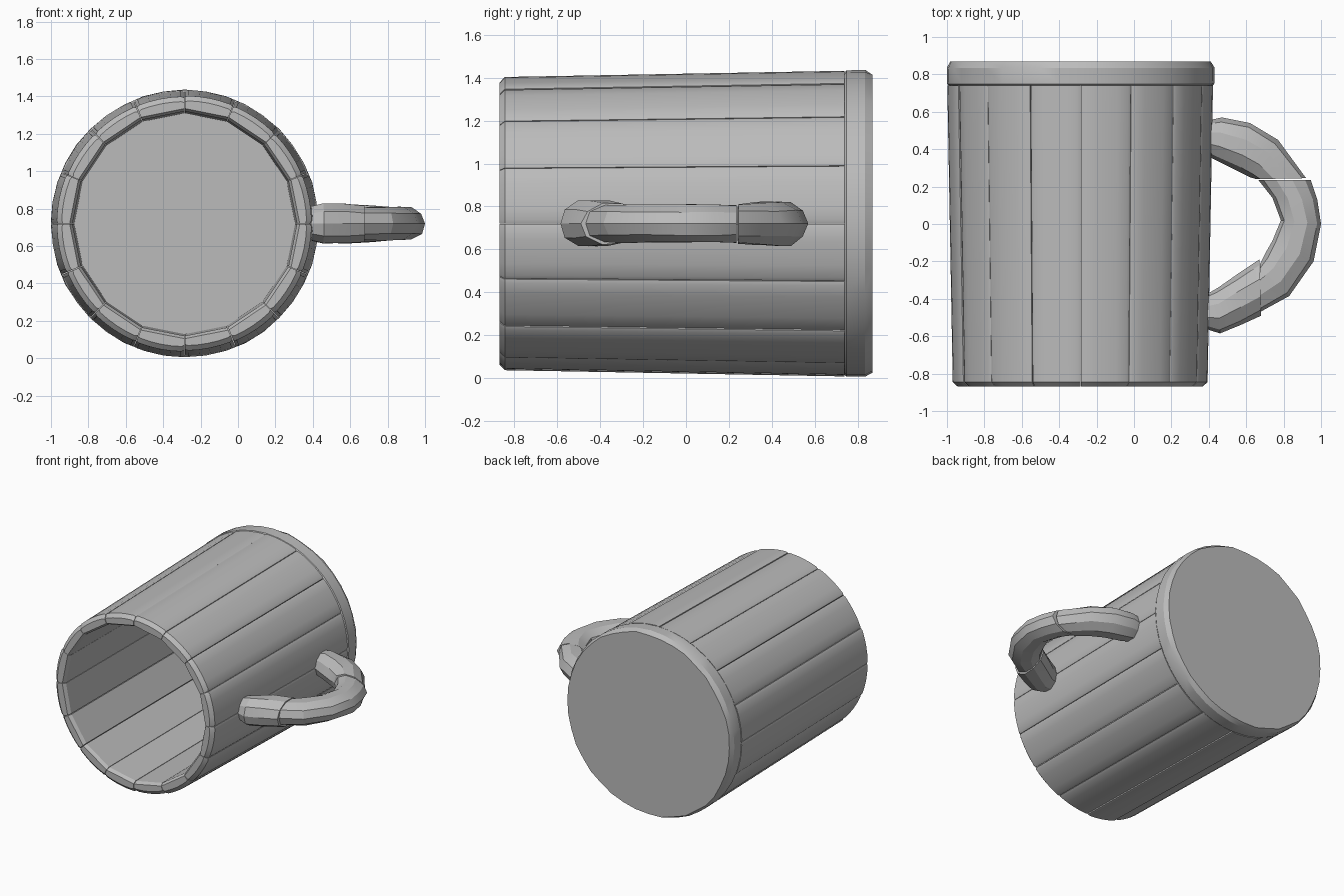
import bpy, bmesh, random
from math import sin, cos, pi, radians
from mathutils import Vector

random.seed(4)
if "Cube" in bpy.data.objects:
    bpy.data.objects.remove(bpy.data.objects["Cube"])

AXIS_X, AXIS_Z = -0.285, 0.72
STAVES = 16

grey = bpy.data.materials.new("plain_grey")
grey.use_nodes = True
grey.diffuse_color = (0.5, 0.5, 0.5, 1)
grey.node_tree.nodes["Principled BSDF"].inputs["Base Color"].default_value = (0.5, 0.5, 0.5, 1)


def loft(name, rings, smooth_angle):
    """Skin a closed solid through a list of equal-sized rings of points."""
    bm = bmesh.new()
    loops = [[bm.verts.new(p) for p in ring] for ring in rings]
    n = len(loops[0])
    for a, b in zip(loops, loops[1:]):
        for i in range(n):
            j = (i + 1) % n
            bm.faces.new((a[i], a[j], b[j], b[i]))
    bm.faces.new(loops[0])
    bm.faces.new(loops[-1])
    bmesh.ops.recalc_face_normals(bm, faces=bm.faces)
    mesh = bpy.data.meshes.new(name)
    bm.to_mesh(mesh)
    bm.free()
    mesh.materials.append(grey)
    obj = bpy.data.objects.new(name, mesh)
    bpy.context.collection.objects.link(obj)
    bpy.ops.object.select_all(action='DESELECT')
    obj.select_set(True)
    bpy.context.view_layer.objects.active = obj
    bpy.ops.object.shade_smooth_by_angle(angle=radians(smooth_angle))
    return obj


def around(angle, radius, y):
    return Vector((AXIS_X + radius * cos(angle), y, AXIS_Z + radius * sin(angle)))


# Tapered wall staves: flat inside, rounded outside, chamfered at the mouth
def stave(index):
    gap = random.uniform(0.001, 0.004)
    start = 2 * pi * index / STAVES + gap
    end = 2 * pi * (index + 1) / STAVES - gap
    shift = random.uniform(-0.004, 0.003)
    rings = []
    for y, inner, outer in ((-0.87, 0.615, 0.655), (-0.845, 0.6, 0.682), (0.74, 0.59, 0.711)):
        ring = [around(start, inner, y)]
        ring.append(around(start, outer - 0.006 + shift, y))
        for k in range(1, 6):
            ring.append(around(start + (end - start) * (k - 0.7) / 4.6, outer + shift, y))
        ring.append(around(end, outer - 0.006 + shift, y))
        ring.append(around(end, inner, y))
        rings.append(ring)
    loft(f"wall_stave_{index + 1}", rings, 25)


for s in range(STAVES):
    stave(s)

# Solid base disc with a worn back edge
base_rings = []
for y, radius, wear in ((0.74, 0.705, 0), (0.748, 0.714, 0), (0.835, 0.717, 0.004), (0.87, 0.702, 0.009)):
    base_rings.append([around(2 * pi * i / 40, radius - random.uniform(0, wear), y) for i in range(40)])
loft("base_disc", base_rings, 25)


# Handle pieces: each ring is given by its inner x, y, outer x, y and half height
def handle_piece(name, sections):
    rings = []
    for ix, iy, ox, oy, half in sections:
        inner, outer = Vector((ix, iy, AXIS_Z)), Vector((ox, oy, AXIS_Z))
        mid, reach = (inner + outer) / 2, (outer - inner) / 2
        ring = []
        for i in range(10):
            a = 2 * pi * i / 10
            carve = 1 if i in (0, 5) else random.uniform(0.96, 1.06)
            ring.append(mid + (reach * cos(a) + Vector((0, 0, half * sin(a)))) * carve)
        rings.append(ring)
    loft(name, rings, 22)


handle_piece("handle_back_arm", [
    (0.38, 0.37, 0.38, 0.55, 0.09), (0.45, 0.335, 0.47, 0.57, 0.105),
    (0.56, 0.28, 0.62, 0.54, 0.105), (0.62, 0.25, 0.77, 0.45, 0.1),
    (0.655, 0.24, 0.92, 0.245, 0.095)])
handle_piece("handle_grip", [
    (0.665, 0.235, 0.945, 0.235, 0.09), (0.74, 0.14, 0.98, 0.13, 0.092),
    (0.785, 0.02, 1.0, 0.0, 0.09), (0.74, -0.09, 0.96, -0.2, 0.09),
    (0.70, -0.16, 0.83, -0.385, 0.092), (0.675, -0.21, 0.675, -0.47, 0.09)])
handle_piece("handle_front_arm", [
    (0.67, -0.19, 0.68, -0.49, 0.098), (0.55, -0.27, 0.57, -0.54, 0.108),
    (0.45, -0.34, 0.46, -0.585, 0.108), (0.38, -0.38, 0.38, -0.56, 0.09)])
